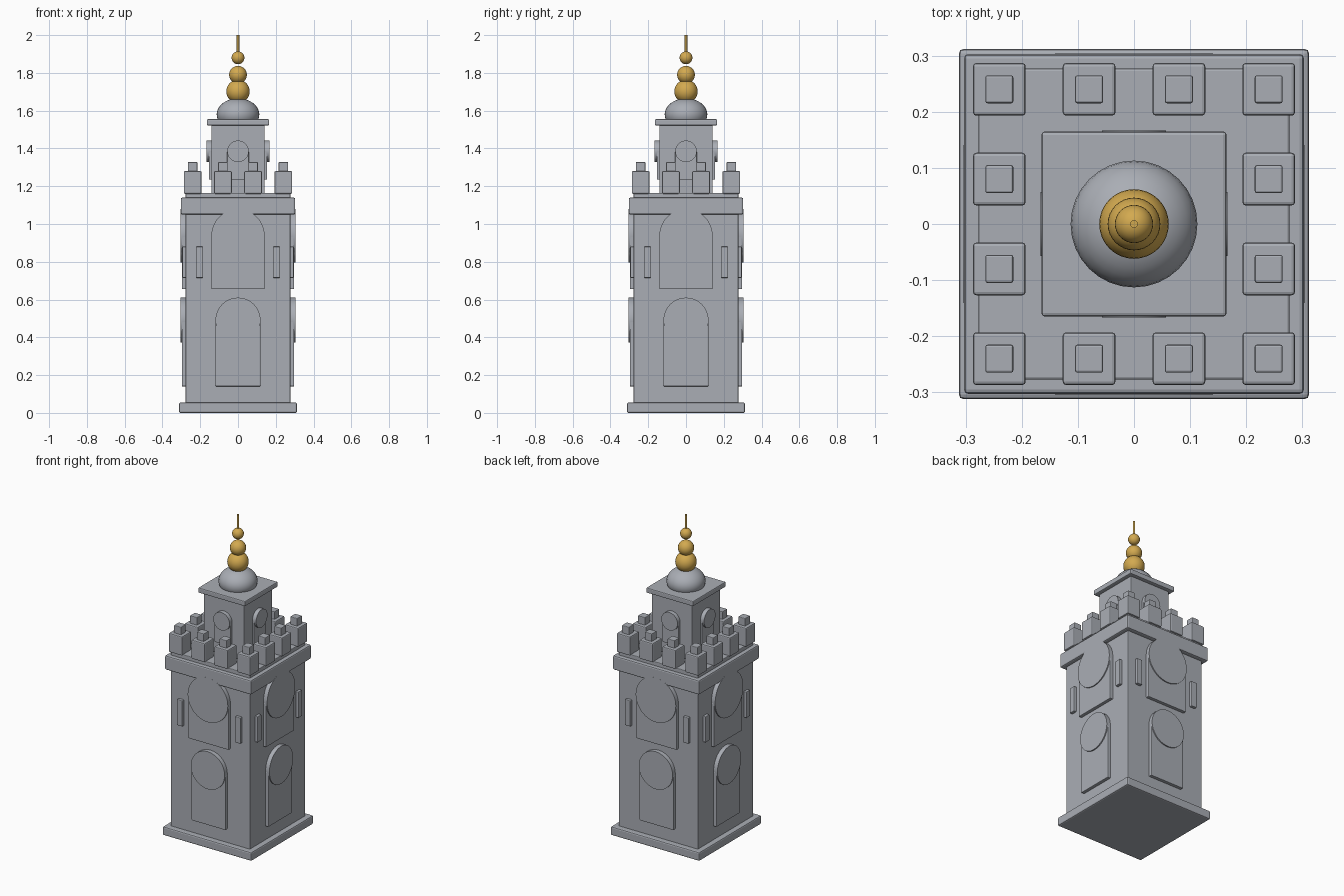
import bpy
import math
from mathutils import Matrix

if "Cube" in bpy.data.objects:
    bpy.data.objects.remove(bpy.data.objects["Cube"])


def material(name, rgb):
    m = bpy.data.materials.new(name)
    m.diffuse_color = (*rgb, 1)
    m.use_nodes = True
    m.node_tree.nodes["Principled BSDF"].inputs["Base Color"].default_value = m.diffuse_color
    return m


STONE = material("grey stone", (0.40, 0.42, 0.46))
GOLD = material("gold", (0.65, 0.40, 0.08))


def finish(name, mat, bevel=0.0):
    ob = bpy.context.object
    ob.name = name
    ob.data.materials.append(mat)
    if bevel:
        mod = ob.modifiers.new("soft edges", 'BEVEL')
        mod.width = bevel
        mod.segments = 2
        mod.limit_method = 'ANGLE'
    return ob


def box(name, x0, x1, y0, y1, z0, z1, bevel=0.006):
    bpy.ops.mesh.primitive_cube_add(size=1)
    bpy.context.object.data.transform(
        Matrix.Translation(((x0 + x1) / 2, (y0 + y1) / 2, (z0 + z1) / 2))
        @ Matrix.Diagonal((x1 - x0, y1 - y0, z1 - z0, 1)))
    return finish(name, STONE, bevel)


def slab(name, half, z0, z1, bevel=0.008):
    return box(name, -half, half, -half, half, z0, z1, bevel)


def disc(name, r, y0, y1, z):
    bpy.ops.mesh.primitive_cylinder_add(vertices=48, radius=r, depth=y1 - y0)
    ob = bpy.context.object
    ob.data.transform(Matrix.Translation((0, (y0 + y1) / 2, z))
                      @ Matrix.Rotation(math.pi / 2, 4, 'X'))
    bpy.ops.object.shade_smooth_by_angle(angle=math.radians(30))
    return finish(name, STONE)


def ball(name, r, z, mat, rz=None):
    bpy.ops.mesh.primitive_uv_sphere_add(segments=32, ring_count=16, radius=1)
    ob = bpy.context.object
    ob.data.transform(Matrix.Translation((0, 0, z))
                      @ Matrix.Diagonal((r, r, rz or r, 1)))
    bpy.ops.object.shade_smooth()
    return finish(name, mat)


# Main tower body
slab("base_plinth", 0.312, 0, 0.055)
slab("tower_shaft", 0.277, 0.04, 1.165, 0.004)
slab("cornice", 0.303, 1.05, 1.14)

# Upper lantern room and its cap
slab("lantern_room", 0.141, 1.15, 1.53, 0.004)
slab("lantern_cap", 0.165, 1.522, 1.555, 0.006)

# Arched panels and slit windows, repeated on the four sides
for i in range(4):
    parts = [
        box("lower_panel", -0.119, 0.119, -0.297, -0.26, 0.14, 0.485, 0.004),
        disc("lower_arch", 0.119, -0.304, -0.26, 0.491),
        box("upper_panel", -0.141, 0.141, -0.297, -0.26, 0.655, 0.935, 0.004),
        disc("upper_arch", 0.141, -0.3035, -0.26, 0.938),
        box("lantern_panel", -0.057, 0.057, -0.154, -0.13, 1.235, 1.385, 0.003),
        disc("lantern_arch", 0.057, -0.167, -0.13, 1.385),
    ]
    for s in (-1, 1):
        c = s * 0.204
        parts.append(box("slit_window", c - 0.019, c + 0.019, -0.295, -0.26,
                         0.715, 0.88, 0.004))
    for ob in parts:
        ob.data.transform(Matrix.Rotation(i * math.pi / 2, 4, 'Z'))

# Battlement ring: two-step merlons around the parapet
SPOTS = (-0.24, -0.08, 0.08, 0.24)
for x in SPOTS:
    for y in SPOTS:
        if max(abs(x), abs(y)) > 0.2:
            box("merlon", x - 0.047, x + 0.047, y - 0.047, y + 0.047,
                1.16, 1.28, 0.006)
            box("merlon_top", x - 0.025, x + 0.025, y - 0.025, y + 0.025,
                1.27, 1.328, 0.004)

# Dome and finial
ball("dome", 0.113, 1.58, STONE, 0.085)
ball("large_finial_ball", 0.062, 1.702, GOLD)
ball("middle_finial_ball", 0.047, 1.79, GOLD)
ball("small_finial_ball", 0.034, 1.88, GOLD)
bpy.ops.mesh.primitive_cylinder_add(vertices=12, radius=0.007, depth=0.15,
                                    location=(0, 0, 1.925))
bpy.ops.object.shade_smooth_by_angle(angle=math.radians(35))
finish("finial_rod", GOLD)
